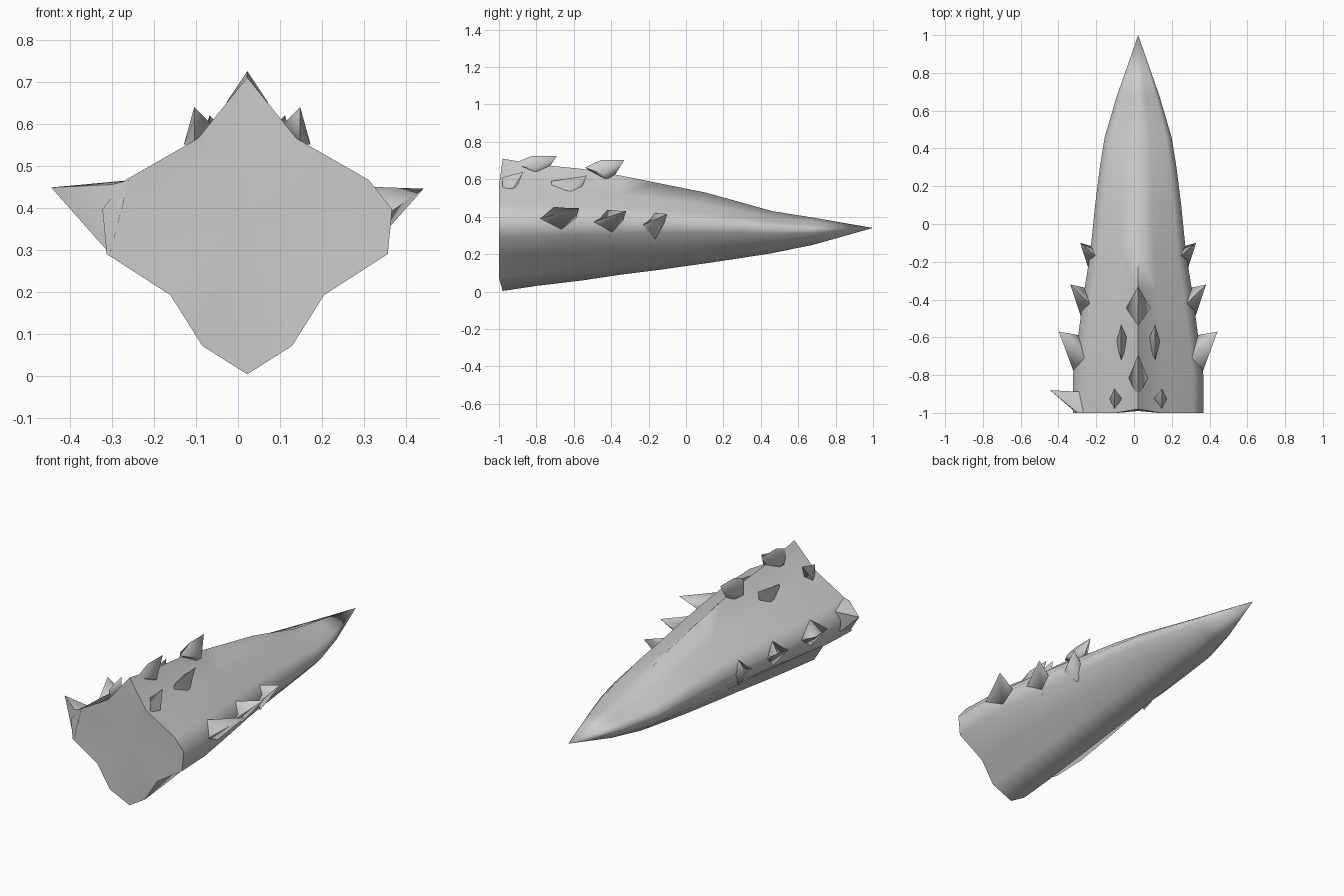
import bpy, bmesh
from mathutils import Vector

if "Cube" in bpy.data.objects:
    bpy.data.objects.remove(bpy.data.objects["Cube"])

CX = 0.022


def finish(bm, name, angle=1.0):
    bmesh.ops.recalc_face_normals(bm, faces=bm.faces)
    me = bpy.data.meshes.new(name)
    bm.to_mesh(me)
    bm.free()
    ob = bpy.data.objects.new(name, me)
    bpy.context.collection.objects.link(ob)
    bpy.ops.object.select_all(action='DESELECT')
    ob.select_set(True)
    bpy.context.view_layer.objects.active = ob
    bpy.ops.object.shade_smooth_by_angle(angle=angle)
    return ob


# Tapered body: half sections blend from a stepped base to a rounded tip
base = [(0, -1), (.31, -.82), (.53, -.5), (.97, -.24), (1, .05), (.84, .26), (.34, .56), (0, 1)]
tip = [(0, -1), (.4, -.85), (.72, -.55), (.93, -.25), (1, 0), (.82, .3), (.34, .6), (0, 1)]
# y, half width, bottom, middle, top, blend
stations = [(-.99, .345, .003, .38, .71, 0), (-.8, .345, .03, .38, .68, .05),
            (-.55, .312, .06, .38, .655, .15), (-.35, .285, .09, .38, .62, .35),
            (-.15, .253, .115, .38, .58, .6), (.1, .228, .15, .37, .53, .8),
            (.3, .203, .18, .36, .475, .9), (.46, .177, .205, .345, .43, 1),
            (.68, .112, .25, .335, .395, 1)]
bm = bmesh.new()
rings = []
for i, (y, w, zb, zm, zt, k) in enumerate(stations):
    half = []
    for (u0, v0), (u1, v1) in zip(base, tip):
        u, v = u0 + (u1 - u0) * k, v0 + (v1 - v0) * k
        z = zm + v * ((zt - zm) if v > 0 else (zm - zb))
        yy = y + (.01 if abs(v) > .99 else -.01) * (i == 0)
        half.append((u * w, yy, z))
    pts = half + [(-x, y2, z) for x, y2, z in half[-2:0:-1]]
    rings.append([bm.verts.new((CX + x, y2, z)) for x, y2, z in pts])
n = len(rings[0])
for a, b in zip(rings, rings[1:]):
    for j in range(n):
        bm.faces.new((a[j], a[(j + 1) % n], b[(j + 1) % n], b[j]))
point = bm.verts.new((CX, 1, .34))
for j in range(n):
    bm.faces.new((rings[-1][j], rings[-1][(j + 1) % n], point))
# Base cap
mid = bm.verts.new((CX, -.99, .38))
for j in range(n):
    bm.faces.new((rings[0][(j + 1) % n], rings[0][j], mid))
finish(bm, "horn_body", 1.5)


def spike(name, pts, angle=1.0):
    bm = bmesh.new()
    for p in pts:
        bm.verts.new(Vector(p))
    bmesh.ops.convex_hull(bm, input=bm.verts)
    junk = [v for v in bm.verts if not v.link_faces]
    bmesh.ops.delete(bm, geom=junk, context='VERTS')
    finish(bm, name, angle)


# Swept side spikes: outward reach, tip y, tip z, length, surface half width
for s in (-1, 1):
    for y, r, z, ln, w in [(-.1, .307, .415, .13, .245), (-.32, .36, .43, .18, .28),
                           (-.57, .42, .445, .23, .315)]:
        b = CX + s * w
        spike("side_spike", [(CX + s * r, y, z), (b + s * .02, y - ln, z - .06),
                             (b - s * .03, y - ln * .6, z + .005),
                             (b - s * .015, y - ln * .5, z - .135),
                             (b - s * .01, y - .02, z - .06),
                             (CX + s * (w - .08), y - ln / 2, z - .05)], 1.35)
# Single large spike drawn out of the base corner
spike("corner_spike", [(-.445, -.88, .448), (-.26, -1, .465), (-.305, -1, .29),
                       (-.25, -.89, .43), (-.3, -.9, .31), (-.3, -1, .455)])

# Spikes along the top ridge: tip y, tip z, back y, base z, half width
for y, z, back, zb, w in [(-.69, .725, -.92, .62, .05), (-.33, .703, -.54, .59, .065)]:
    m = (y + back) / 2
    spike("ridge_spike", [(CX, y, z), (CX, m - .02, z), (CX, back, z - .04), (CX, y - .07, zb),
                          (CX + w, m - .01, z - .075), (CX - w, m - .01, z - .075), (CX, m, zb)], 1.35)

# Paired spikes beside the ridge
for s in (-1, 1):
    for y, z, x, ln in [(-.87, .64, .126, .11), (-.53, .62, .09, .19)]:
        c = CX + s * x
        spike("upper_spike", [(c, y, z), (c + s * .025, y - ln * .5, z - .09),
                              (c - s * .04, y - ln * .5, z - .04), (c, y - ln, z - .03),
                              (c, y - ln, z - .09), (c - s * .01, y - .03, z - .07)], 1.35)
